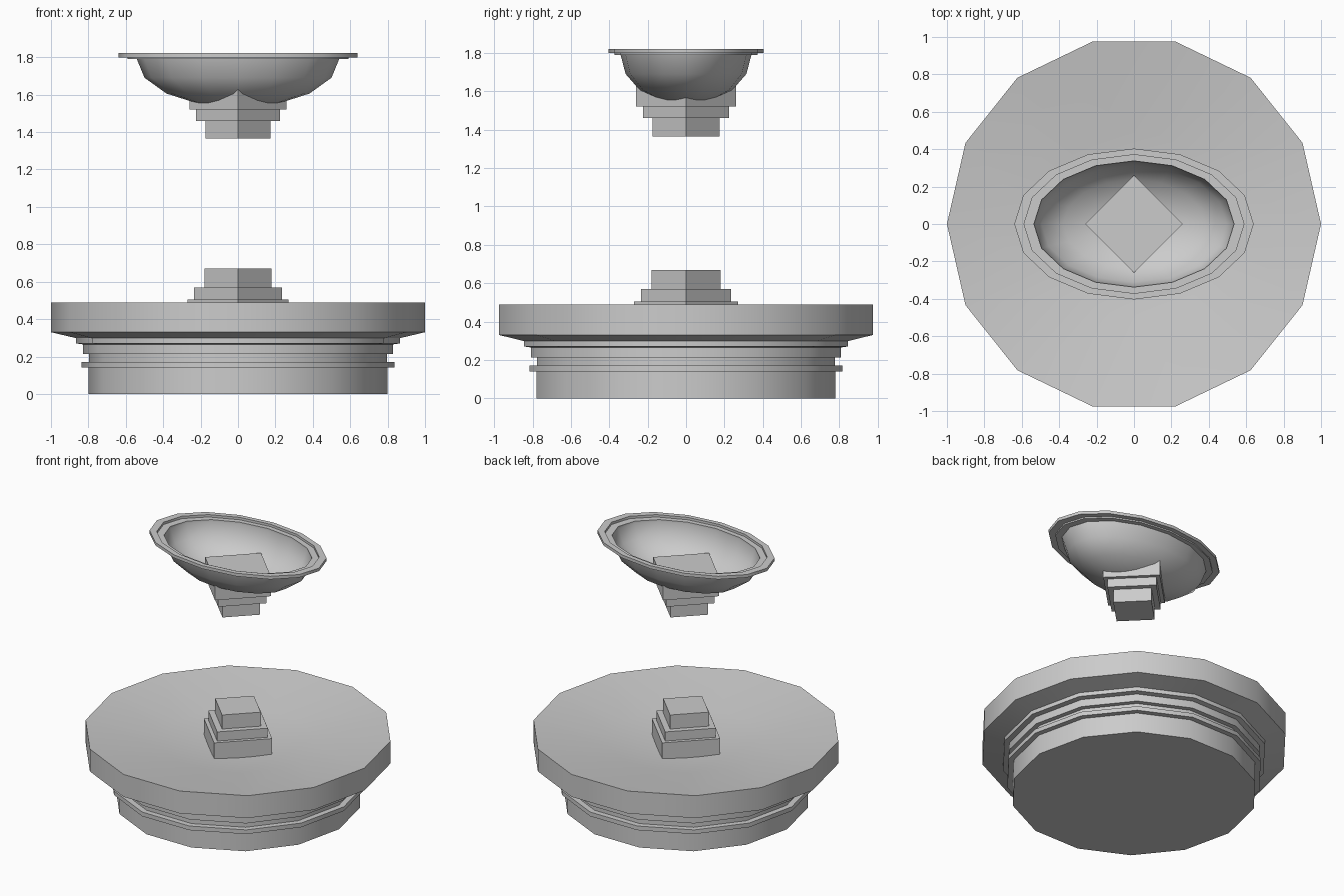
import bpy, bmesh
from math import cos, sin, pi, radians

if "Cube" in bpy.data.objects:
    bpy.data.objects.remove(bpy.data.objects["Cube"])


def lathe(name, profile, sides, y_scale=1.0, angle=35, smooth=True):
    """Revolve (radius, z) points around z; radius 0 makes a pole."""
    bm = bmesh.new()
    rings = []
    for r, z in profile:
        if r == 0:
            rings.append([bm.verts.new((0, 0, z))] * sides)
        else:
            rings.append([bm.verts.new((r * cos(2 * pi * i / sides),
                                        r * y_scale * sin(2 * pi * i / sides), z))
                          for i in range(sides)])
    for a, b in zip(rings, rings[1:]):
        for i in range(sides):
            j = (i + 1) % sides
            quad = list(dict.fromkeys((a[i], a[j], b[j], b[i])))
            bm.faces.new(quad)
    bmesh.ops.recalc_face_normals(bm, faces=bm.faces)
    mesh = bpy.data.meshes.new(name)
    bm.to_mesh(mesh)
    bm.free()
    ob = bpy.data.objects.new(name, mesh)
    bpy.context.collection.objects.link(ob)
    if smooth:
        bpy.ops.object.select_all(action='DESELECT')
        ob.select_set(True)
        bpy.context.view_layer.objects.active = ob
        bpy.ops.object.shade_smooth_by_angle(angle=radians(angle))
    return ob


# Round moulded base with a shallow dished top
lathe("fountain_base", [
    (0, 0), (0.80, 0), (0.80, 0.14), (0.837, 0.14), (0.837, 0.17),
    (0.797, 0.17), (0.797, 0.213), (0.83, 0.213), (0.83, 0.265),
    (0.865, 0.27), (0.865, 0.298), (1.0, 0.33), (1.0, 0.49),
    (0.5, 0.418), (0, 0.365)], 14)


# Square stepped plinths, corners on the axes
def stepped_plinth(name, steps):
    profile = [(0, steps[0][1])]
    for r, z0, z1 in steps:
        profile += [(r, z0), (r, z1)]
    profile.append((0, steps[-1][2]))
    lathe(name, profile, 4, smooth=False)


stepped_plinth("lower_plinth", [(0.27, 0.34, 0.505), (0.235, 0.505, 0.57), (0.18, 0.57, 0.67)])
stepped_plinth("bowl_plinth", [(0.175, 1.365, 1.46), (0.225, 1.46, 1.52), (0.26, 1.52, 1.66)])


# Oval upper bowl: thin shell with a stepped rim
def bowl_curve(radius, depth, top):
    return [(radius * sin(pi / 8 * k), top - depth * cos(pi / 8 * k)) for k in range(5)]


outer = bowl_curve(0.541, 0.26, 1.79)
inner = bowl_curve(0.535, 0.253, 1.79)
rim = [(0.59, 1.79), (0.59, 1.80), (0.64, 1.80), (0.64, 1.822),
       (0.588, 1.822), (0.588, 1.805), (0.535, 1.805)]
lathe("upper_bowl", outer + rim + inner[::-1], 16, y_scale=0.63, angle=40)
